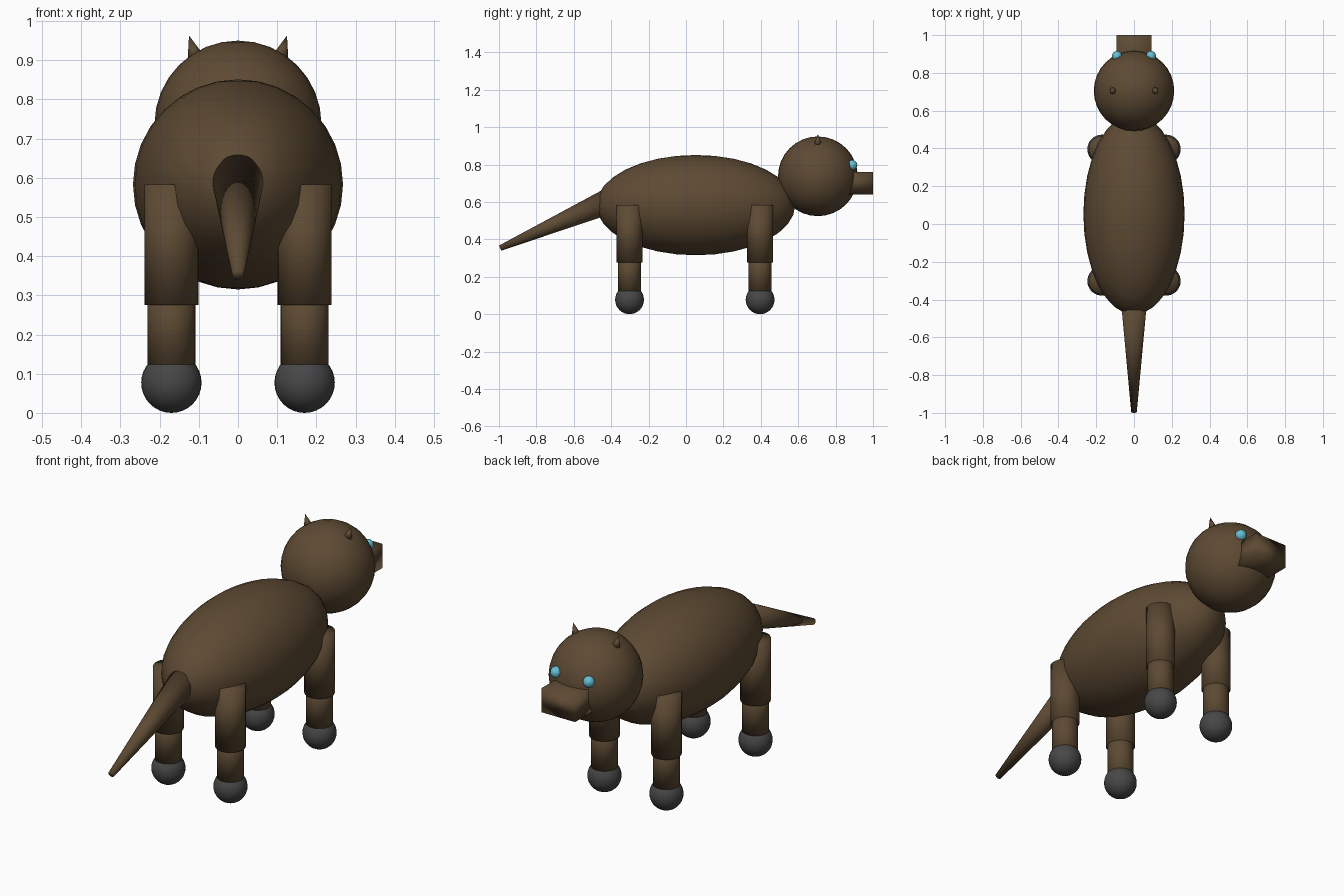
import bpy
from mathutils import Vector

if "Cube" in bpy.data.objects:
    bpy.data.objects.remove(bpy.data.objects["Cube"])


def material(name, color):
    m = bpy.data.materials.new(name)
    m.diffuse_color = (*color, 1)
    m.use_nodes = True
    m.node_tree.nodes["Principled BSDF"].inputs["Base Color"].default_value = m.diffuse_color
    return m


BROWN = material("brown fur", (0.11, 0.068, 0.033))
GREY = material("dark grey", (0.063, 0.063, 0.065))
BLUE = material("light blue", (0.13, 0.52, 0.66))


def finish(name, mat):
    ob = bpy.context.object
    ob.name = name
    ob.data.materials.append(mat)
    bpy.ops.object.shade_smooth()
    return ob


def ball(name, center, radii, mat, segments=32, rings=16):
    bpy.ops.mesh.primitive_uv_sphere_add(segments=segments, ring_count=rings,
                                         radius=1, location=center)
    bpy.context.object.scale = radii
    return finish(name, mat)


def rod(name, start, end, r1, r2, mat, sides=32):
    """Round bar or cone between two points."""
    a, b = Vector(start), Vector(end)
    d = b - a
    bpy.ops.mesh.primitive_cone_add(vertices=sides, radius1=r1, radius2=r2,
                                    depth=d.length, location=(a + b) / 2)
    bpy.context.object.rotation_euler = d.to_track_quat('Z', 'Y').to_euler()
    return finish(name, mat)


# Torso and head
ball("body", (0, 0.052, 0.583), (0.268, 0.532, 0.268), BROWN)
ball("head", (0, 0.705, 0.737), (0.213, 0.213, 0.213), BROWN)

# Box muzzle
bpy.ops.mesh.primitive_cube_add(size=1, location=(0, 0.9, 0.70))
bpy.context.object.scale = (0.183, 0.2, 0.12)
finish("muzzle", BROWN)

# Tapered tail
rod("tail", (0, -0.43, 0.597), (0, -0.994, 0.353), 0.067, 0.015, BROWN)

for s, side in ((-1, "left"), (1, "right")):
    # Eyes and ears
    ball(f"{side}_eye", (s * 0.09, 0.889, 0.797), (0.027,) * 3, BLUE, 16, 8)
    rod(f"{side}_ear", (s * 0.106, 0.705, 0.9), (s * 0.125, 0.705, 0.963),
        0.024, 0, BROWN, 16)
    # Legs and feet
    for y, end in ((0.396, "front"), (-0.302, "rear")):
        x = s * 0.17
        rod(f"{end}_{side}_upper_leg", (x, y, 0.275), (x, y, 0.583), 0.069, 0.069, BROWN)
        rod(f"{end}_{side}_lower_leg", (x, y, 0.10), (x, y, 0.35), 0.061, 0.061, BROWN)
        ball(f"{end}_{side}_foot", (x, y, 0.077), (0.077,) * 3, GREY)
